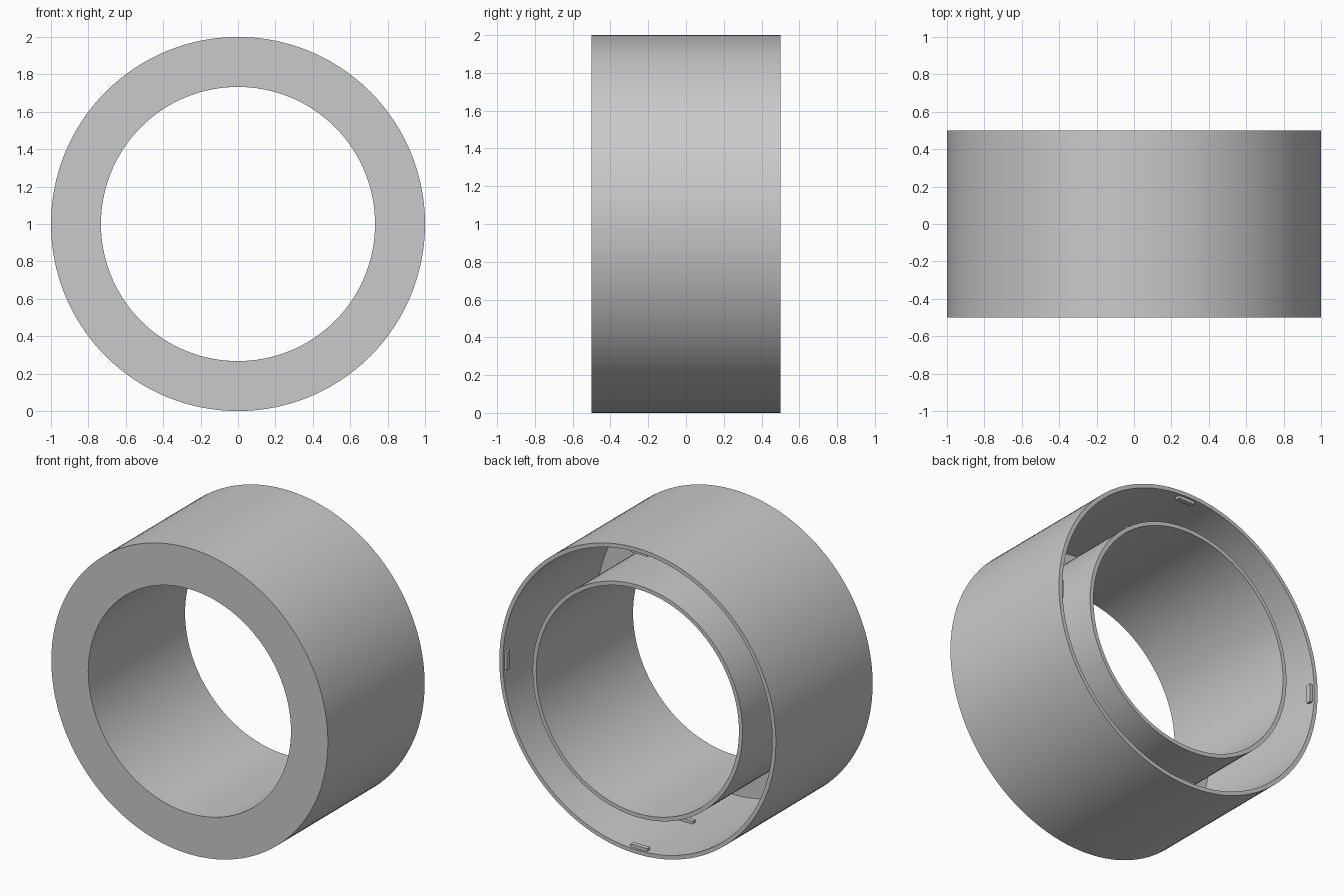
import bpy, bmesh, math
from mathutils import Matrix, Vector

cube = bpy.data.objects.get("Cube")
if cube:
    bpy.data.objects.remove(cube, do_unlink=True)

OUTER, INNER, WALL, HALF = 1.0, 0.733, 0.026, 0.5
SEGMENTS = 128

grey = bpy.data.materials.new("light_grey")
grey.use_nodes = True
grey.diffuse_color = (0.59, 0.59, 0.59, 1)
grey.node_tree.nodes["Principled BSDF"].inputs["Base Color"].default_value = grey.diffuse_color


def add_object(name, bm):
    bmesh.ops.recalc_face_normals(bm, faces=bm.faces)
    mesh = bpy.data.meshes.new(name)
    bm.to_mesh(mesh)
    bm.free()
    mesh.materials.append(grey)
    obj = bpy.data.objects.new(name, mesh)
    bpy.context.collection.objects.link(obj)
    obj.location.z = OUTER
    return obj


# Hollow ring: two walls joined by a front plate, open at the back
front, floor = -HALF, -HALF + 0.035
profile = [(INNER, front), (OUTER, front), (OUTER, HALF), (OUTER - WALL, HALF),
           (OUTER - WALL, floor), (INNER + WALL, floor), (INNER + WALL, HALF), (INNER, HALF)]
bm = bmesh.new()
verts = [bm.verts.new((r, y, 0)) for r, y in profile]
edges = [bm.edges.new((v, verts[(i + 1) % len(verts)])) for i, v in enumerate(verts)]
bmesh.ops.spin(bm, geom=verts + edges, cent=(0, 0, 0), axis=(0, 1, 0),
               angle=math.tau, steps=SEGMENTS, use_merge=False)
bmesh.ops.remove_doubles(bm, verts=bm.verts, dist=0.0001)
ring = add_object("hollow_ring", bm)
bpy.ops.object.select_all(action='DESELECT')
ring.select_set(True)
bpy.context.view_layer.objects.active = ring
bpy.ops.object.shade_smooth_by_angle(angle=math.radians(30))

# Small tabs on the inside of the outer wall, four per row
for row, y in (("rear", 0.47), ("middle", 0.0)):
    bm = bmesh.new()
    for i in range(4):
        place = (Matrix.Rotation(i * math.pi / 2, 4, 'Y')
                 @ Matrix.Translation(Vector((OUTER - WALL - 0.008, y, 0)))
                 @ Matrix.Diagonal((0.024, 0.03, 0.12, 1)))
        bmesh.ops.create_cube(bm, size=1, matrix=place)
    add_object(row + "_tabs", bm)
